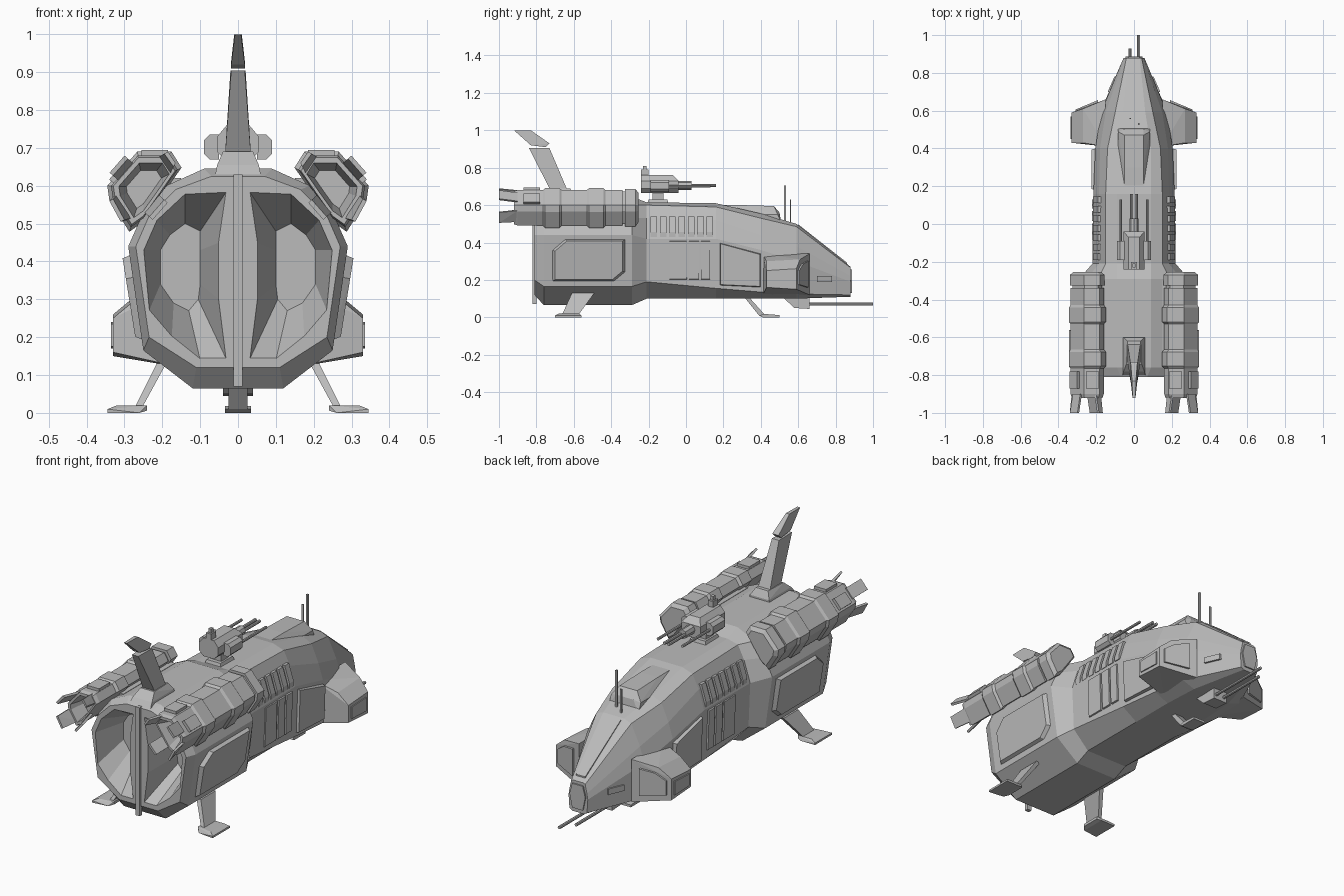
import bpy, bmesh
from math import cos, sin, pi
from mathutils import Vector

if "Cube" in bpy.data.objects:
    bpy.data.objects.remove(bpy.data.objects["Cube"])

grey = bpy.data.materials.new("hull grey")
grey.use_nodes = True
grey.diffuse_color = (0.5, 0.5, 0.5, 1)
grey.node_tree.nodes["Principled BSDF"].inputs["Base Color"].default_value = (0.5, 0.5, 0.5, 1)


def finish(name, bm):
    bmesh.ops.recalc_face_normals(bm, faces=bm.faces)
    mesh = bpy.data.meshes.new(name)
    bm.to_mesh(mesh)
    bm.free()
    mesh.materials.append(grey)
    obj = bpy.data.objects.new(name, mesh)
    bpy.context.collection.objects.link(obj)
    return obj


def flip(pts):
    return [(-x, y, z) for x, y, z in pts]


def solid(name, *groups, mirror=False):
    """Convex solids, one for each group of points."""
    bm = bmesh.new()
    for pts in list(groups) + ([flip(g) for g in groups] if mirror else []):
        verts = [bm.verts.new(p) for p in pts]
        res = bmesh.ops.convex_hull(bm, input=verts)
        junk = {v for v in res["geom_interior"] if isinstance(v, bmesh.types.BMVert)}
        bmesh.ops.delete(bm, geom=list(junk), context="VERTS")
    bmesh.ops.dissolve_limit(bm, angle_limit=0.02, verts=bm.verts, edges=bm.edges)
    return finish(name, bm)


def box(x0, x1, y0, y1, z0, z1):
    return [(x, y, z) for x in (x0, x1) for y in (y0, y1) for z in (z0, z1)]


def extrude_x(profile, half):
    """Side profile of (y, z) points given a width."""
    return [(s * half, y, z) for s in (-1, 1) for y, z in profile]


def rod(x, z, y0, y1, r):
    return [(x + r * cos(k * pi / 4), y, z + r * sin(k * pi / 4)) for y in (y0, y1) for k in range(8)]


def loft(name, rings, mirror=False):
    bm = bmesh.new()
    for rs in [rings] + ([[flip(r) for r in rings]] if mirror else []):
        vs = [[bm.verts.new(p) for p in r] for r in rs]
        for a, b in zip(vs, vs[1:]):
            for i in range(len(a)):
                j = (i + 1) % len(a)
                bm.faces.new((a[i], a[j], b[j], b[i]))
        bm.faces.new(vs[0])
        bm.faces.new(vs[-1])
    return finish(name, bm)


def ring(y, half):
    return [(x, y, z) for x, z in half] + [(-x, y, z) for x, z in reversed(half)]


# Main hull, tail to nose
block = [(.09, .645), (.19, .6), (.25, .53), (.29, .44), (.25, .165), (.12, .065)]
hull = loft("hull", [
    ring(-.81, [(.07, .625), (.165, .59), (.235, .52), (.27, .44), (.235, .2), (.11, .12)]),
    ring(-.76, block),
    ring(-.29, block),
    ring(-.21, [(.09, .615), (.15, .6), (.185, .53), (.22, .42), (.21, .19), (.12, .1)]),
    ring(.16, [(.09, .61), (.15, .59), (.185, .52), (.215, .42), (.205, .155), (.12, .1)]),
    ring(.4, [(.09, .555), (.14, .53), (.18, .44), (.205, .36), (.2, .135), (.12, .1)]),
    ring(.59, [(.06, .5), (.1, .485), (.15, .38), (.175, .3), (.18, .125), (.11, .1)]),
    ring(.88, [(.03, .27), (.04, .265), (.05, .22), (.055, .19), (.05, .12), (.035, .11)]),
])

# Twin faceted tail hollows, leaving a lens-shaped spine between
rim = [(.03, .585), (.14, .58), (.215, .51), (.25, .43), (.235, .27), (.175, .2), (.1, .14),
       (.03, .14), (.05, .3), (.05, .45)]
deep = [(.1, .48), (.14, .5), (.18, .47), (.205, .43), (.205, .34), (.17, .29), (.13, .27),
        (.105, .3), (.1, .34), (.1, .43)]
cutter = loft("tail_cutter", [[(x, y, z) for x, z in p] for y, p in ((-.815, rim), (-.64, deep))], True)
cutter.hide_render = True
mod = hull.modifiers.new("tail hollows", "BOOLEAN")
mod.operation, mod.solver, mod.object = "DIFFERENCE", "EXACT", cutter
bpy.context.view_layer.objects.active = hull
bpy.ops.object.modifier_apply(modifier=mod.name)
bpy.data.objects.remove(cutter)
solid("tail_spine", box(-.012, .012, -.82, -.8, .07, .63))


# Plates lying on the sloped hull sides
def side_plate(yz, x_at, thick, inset):
    cy = sum(y for y, z in yz) / len(yz)
    cz = sum(z for y, z in yz) / len(yz)
    base = [(x_at(z) - .01, y, z) for y, z in yz]
    face = [(x_at(z) + thick, cy + (y - cy) * inset, cz + (z - cz) * inset) for y, z in yz]
    return base + face


solid("rear_side_panel", side_plate(
    [(-.72, .19), (-.38, .19), (-.32, .24), (-.32, .42), (-.65, .42), (-.72, .36)],
    lambda z: .25 + (z - .165) * .145, .018, .9), mirror=True)
mid_x = lambda z: .21 + (z - .19) * .03
for i, (y0, y1) in enumerate([(-.09, .005), (.015, .07), (.08, .13)]):
    solid(f"side_door_{i + 1}", side_plate([(y0, .2), (y1, .2), (y1, .41), (y0, .41)],
                                           mid_x, .006, .96), mirror=True)
solid("forward_door", side_plate([(.18, .17), (.4, .16), (.4, .34), (.18, .4)],
                                 lambda z: .206 + (z - .15) * .03, .012, .95), mirror=True)
solid("side_vents", *[[(x, y, z) for y in (-.19 + i * .05, -.155 + i * .05)
                       for x, z in ((.2, .43), (.217, .43), (.217, .455), (.19, .54), (.16, .54))]
                      for i in range(7)], mirror=True)

# Raised canopy with a sloped face
solid("canopy", extrude_x([(.1, .6), (.3, .6), (.47, .595), (.5, .56), (.5, .5)], .05)
      + [(s * .085, y, z) for s in (-1, 1) for y, z in ((.3, .55), (.49, .55), (.51, .5))])
solid("windscreen", [(s * x, y, z) for s in (-1, 1)
                     for x, y, z in ((.05, .6, .497), (.026, .86, .293), (.05, .6, .48), (.026, .86, .27))])
solid("nose_rim", [(s * x, y, z) for s in (-1, 1) for y in (.86, .887)
                   for x, z in ((.03, .255), (.045, .2), (.03, .13))])

# Cheek pods with framed front intakes
solid("cheek_pod", [(.33, .43, .16), (.33, .59, .15), (.33, .43, .25), (.33, .59, .26),
                    (.27, .43, .3), (.27, .61, .31), (.15, .41, .12), (.15, .66, .12),
                    (.15, .41, .34), (.15, .66, .34)], mirror=True)
solid("cheek_intake", [(x, .667 - (x - .15) * .42 + d, z) for d in (-.03, .006)
                       for x, z in ((.31, .175), (.31, .25), (.26, .285), (.19, .3), (.19, .16))], mirror=True)
solid("cheek_panel", [(x, y, z) for x in (.32, .336)
                      for y, z in ((.45, .175), (.57, .17), (.57, .24), (.45, .235))], mirror=True)
solid("nose_side_slot", [(x + d, y, z) for d in (-.02, .006)
                         for x, y, z in ((.133, .7, .19), (.098, .78, .19), (.098, .78, .22), (.133, .7, .22))], mirror=True)

# Engine nacelles with raised bands and a hollow exhaust
section = [(.155, .645), (.18, .685), (.265, .685), (.34, .6), (.335, .565), (.285, .485), (.25, .51), (.2, .58)]


def slice_at(y, k):
    return [(.25 + (x - .25) * k, y, .595 + (z - .595) * k) for x, z in section]


steps = [(-.84, .5), (-.92, .72), (-.92, .88), (-.9, .95), (-.77, .95)]
for y0, y1 in ((-.765, -.665), (-.53, -.43)):
    steps += [(y0, .95), (y0 + .012, 1.06), (y1 - .012, 1.06), (y1, .95)]
steps += [(-.34, .95), (-.34, .85), (-.325, .85), (-.325, 1), (-.27, 1), (-.255, .8)]
loft("engine", [slice_at(y, k) for y, k in steps], True)
up = Vector((.75, 0, .66))
along = Vector((.66, 0, -.75))


def oriented(center, du, dv, y0, y1, flare=0.0):
    c = Vector(center)
    return [tuple(c + up * (u + (flare if y == y0 else 0)) + along * v + Vector((0, y, 0)))
            for y in (y0, y1) for u in (-du, du) for v in (-dv, dv)]


solid("exhaust_flaps",
      oriented((.30, 0, .64), .006, .03, -1, -.9, .02), oriented((.225, 0, .55), .006, .03, -1, -.9, -.02),
      [(x, y, z) for x, y, z in ((.175, -.9, .64), (.2, -.9, .68), (.18, -.9, .63), (.21, -.9, .675),
                                 (.165, -1, .66), (.185, -1, .69), (.17, -1, .65), (.195, -1, .685))],
      [(x, y, z) for x, y, z in ((.33, -.9, .57), (.29, -.9, .51), (.32, -.9, .575), (.28, -.9, .515),
                                 (.34, -1, .56), (.31, -1, .505), (.33, -1, .565), (.3, -1, .51))],
      mirror=True)
solid("engine_hatch", box(.185, .255, -.87, -.78, .66, .695), mirror=True)
solid("engine_side_hatch", oriented((.31, 0, .63), .014, .03, -.87, -.78), mirror=True)
solid("engine_pylon", box(.15, .24, -.72, -.3, .53, .62), mirror=True)

# Tail fin
solid("fin_base", [(s * x, y, z) for s in (-1, 1) for x, y, z in
                   ((.06, -.8, .63), (.06, -.6, .63), (.055, -.78, .655), (.055, -.6, .655),
                    (.04, -.74, .69), (.035, -.62, .69))])
solid("fin", [(s * x, y, z) for s in (-1, 1) for x, y, z in
              ((.035, -.72, .67), (.035, -.63, .67), (.018, -.84, .905), (.02, -.73, .905))])
solid("fin_tip", [(s * x, y, z) for s in (-1, 1) for x, y, z in
                  ((.008, -.92, 1), (.01, -.83, 1), (.018, -.73, .93), (.018, -.75, .91), (.018, -.83, .92))])

# Roof turret
solid("turret_pedestal", [(s * x, y, z) for s in (-1, 1) for x, y, z in
                          ((.05, -.21, .6), (.05, -.09, .6), (.04, -.2, .63), (.04, -.1, .63))],
      box(-.03, .03, -.18, -.12, .62, .68))
solid("turret_body", [(s * x, y, z) for s in (-1, 1) for x, z in ((.03, .665), (.055, .69), (.055, .73), (.03, .76))
                      for y in (-.24, -.07 if z > .74 else -.04)])
solid("turret_pod", [(x, y, z) for x, z0, z1 in ((.05, .67, .735), (.075, .67, .735), (.09, .685, .72))
                     for y in (-.19, -.09) for z in (z0, z1)], mirror=True)
solid("turret_sight", box(-.015, .015, -.24, -.2, .75, .79), box(-.008, .008, -.23, -.21, .78, .81))
solid("turret_side_gun", rod(.07, .7, -.1, .13, .007), mirror=True)
solid("turret_main_gun", rod(-.012, .705, -.05, .16, .008), rod(.012, .705, -.05, .16, .008),
      rod(0, .705, -.05, .03, .024))

# Chin block and nose guns
solid("chin", extrude_x([(.52, .105), (.58, .05), (.66, .045), (.66, .11)], .04))
solid("nose_guns", rod(.025, .07, .62, 1, .008), rod(-.022, .07, .62, .93, .008))

# Landing legs
solid("rear_leg", [(x, y, z) for x, y, z in
                   ((.19, -.61, .13), (.215, -.61, .13), (.19, -.49, .13), (.215, -.49, .13),
                    (.25, -.66, .02), (.27, -.66, .02), (.25, -.57, .02), (.27, -.57, .02))],
      [(x, y, z) for x, y0, y1, z in ((.26, -.69, -.56, 0), (.345, -.7, -.56, 0), (.345, -.7, -.56, .01),
                                      (.32, -.68, -.57, .02), (.24, -.67, -.57, .02), (.24, -.67, -.57, .006))
       for y in (y0, y1)], mirror=True)
solid("front_leg", extrude_x([(.31, .11), (.335, .11), (.39, .01), (.42, .015)], .025),
      extrude_x([(.39, .01), (.41, 0), (.5, 0), (.5, .012), (.42, .018)], .035))

# Antennas
solid("antennas", box(.02, .03, .525, .535, .48, .705), box(-.025, -.015, .555, .562, .48, .63))
